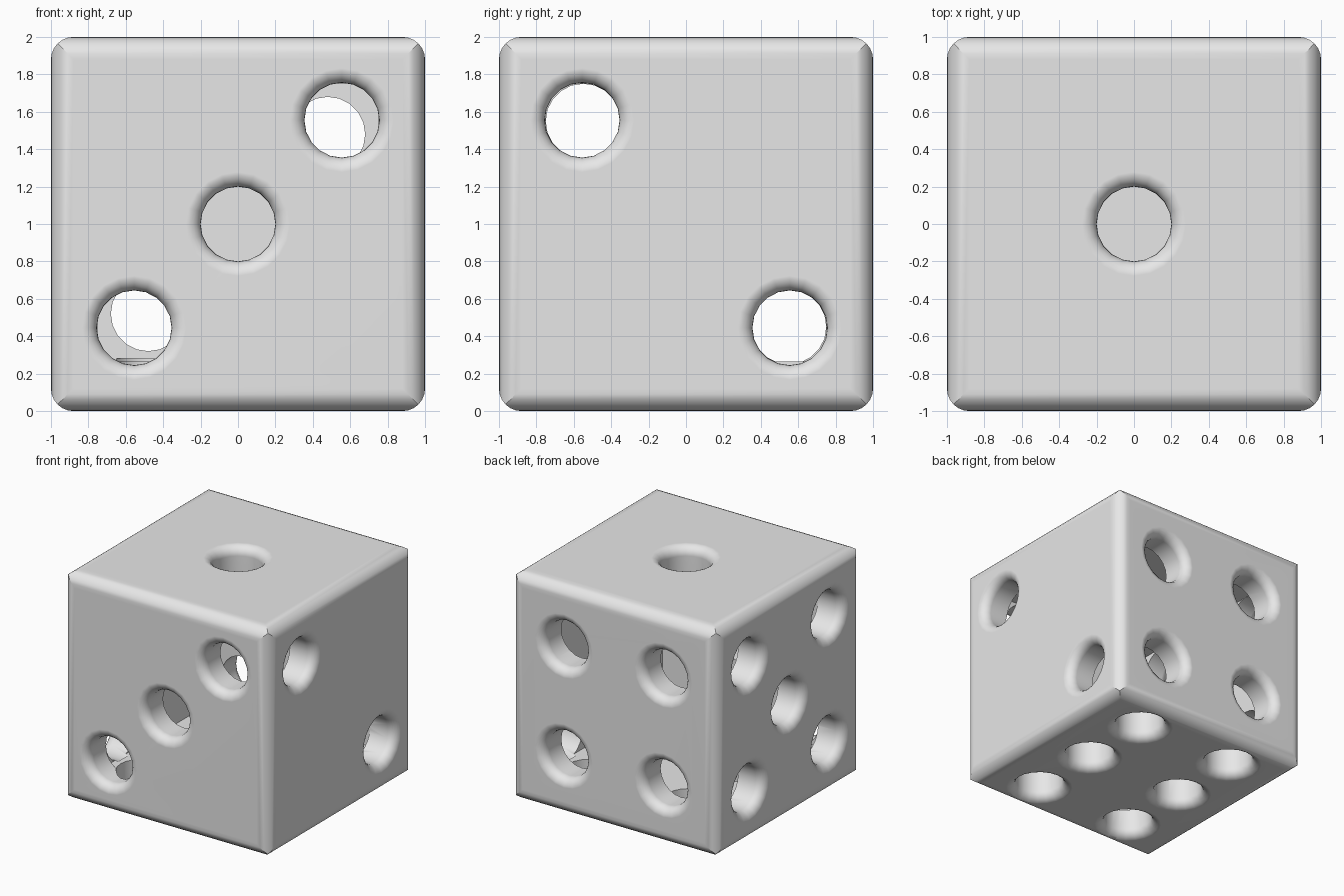
import bpy, bmesh, math
from itertools import product
from mathutils import Vector

default = bpy.data.objects.get("Cube")
if default:
    bpy.data.objects.remove(default, do_unlink=True)

EDGE_R = 0.12      # rounding of the cube edges
HOLE_R = 0.2       # bore of each pip
FILLET = 0.08      # rounded lip of each pip
SIDES = 20


def to_object(bm, name):
    bmesh.ops.recalc_face_normals(bm, faces=bm.faces)
    mesh = bpy.data.meshes.new(name)
    bm.to_mesh(mesh)
    bm.free()
    obj = bpy.data.objects.new(name, mesh)
    bpy.context.collection.objects.link(obj)
    return obj


def rounded_cube():
    """Hull of the mitred corner curves of a cube with rounded edges."""
    bm = bmesh.new()
    c = 1 - EDGE_R
    for axis, step in product(range(3), range(4)):
        a = math.radians(15 * step)
        p = [c + EDGE_R * math.sin(a)] * 3
        p[axis] = c + EDGE_R * math.cos(a)
        for signs in product((-1, 1), repeat=3):
            bm.verts.new([s * v for s, v in zip(signs, p)])
    bmesh.ops.remove_doubles(bm, verts=bm.verts, dist=1e-4)
    bmesh.ops.convex_hull(bm, input=bm.verts)
    bmesh.ops.dissolve_limit(bm, angle_limit=0.01, verts=bm.verts, edges=bm.edges)
    return to_object(bm, "die_shell")


def cavity():
    bm = bmesh.new()
    bmesh.ops.create_cube(bm, size=1.5)
    for v in bm.verts:
        if v.co.z < 0:
            v.co.z = -0.735
    return to_object(bm, "cavity_cutter")


def pip_cutter(normal, offset):
    """Lathed bore with a flared lip, pointing along the face normal."""
    top = 1.0003
    profile = [(HOLE_R, 0.72)]
    for i in range(7):
        a = math.radians(15 * i)
        profile.append((HOLE_R + FILLET * (1 - math.cos(a)),
                        top - FILLET * (1 - math.sin(a))))
    profile.append((HOLE_R + FILLET, 1.1))
    bm = bmesh.new()
    rings = []
    for r, z in profile:
        rings.append([bm.verts.new((r * math.cos(t), r * math.sin(t), z))
                      for t in (math.tau * k / SIDES for k in range(SIDES))])
    for low, high in zip(rings, rings[1:]):
        for k in range(SIDES):
            n = (k + 1) % SIDES
            bm.faces.new((low[k], low[n], high[n], high[k]))
    bm.faces.new(rings[0])
    bm.faces.new(rings[-1])
    turn = Vector(normal).to_track_quat('Z', 'Y')
    for v in bm.verts:
        v.co = turn @ v.co + Vector(offset)
    return to_object(bm, "pip_cutter")


def cut(target, cutter):
    mod = target.modifiers.new("cut", 'BOOLEAN')
    mod.operation = 'DIFFERENCE'
    mod.solver = 'EXACT'
    mod.object = cutter
    bpy.context.view_layer.objects.active = target
    bpy.ops.object.modifier_apply(modifier=mod.name)
    bpy.data.objects.remove(cutter, do_unlink=True)


# Pip centres on each face, as offsets from the face centre
A, B, C = 0.555, 0.48, 0.65
pips = {
    (0, 0, 1): [(0, 0, 0)],
    (1, 0, 0): [(0, -A, A), (0, A, -A)],
    (0, -1, 0): [(-A, 0, -A), (0, 0, 0), (A, 0, A)],
    (0, 1, 0): [(x, 0, z) for x in (-B, B) for z in (-B, B)],
    (-1, 0, 0): [(0, 0, 0)] + [(0, y, z) for y in (-0.55, 0.55) for z in (-0.55, 0.55)],
    (0, 0, -1): [(x, y, 0) for x in (-B, B) for y in (-C, 0, C)],
}

die = rounded_cube()
cut(die, cavity())
for normal, centres in pips.items():
    for centre in centres:
        cut(die, pip_cutter(normal, centre))

# Stand the die on the ground
for v in die.data.vertices:
    v.co.z += 1

# Single grey material
grey = bpy.data.materials.new("light_grey")
grey.use_nodes = True
colour = (0.8, 0.8, 0.8, 1)
grey.diffuse_color = colour
grey.node_tree.nodes["Principled BSDF"].inputs["Base Color"].default_value = colour
die.data.materials.clear()
die.data.materials.append(grey)
for face in die.data.polygons:
    face.material_index = 0

# Smooth lips and edges, flat sides
bpy.ops.object.select_all(action='DESELECT')
die.select_set(True)
bpy.context.view_layer.objects.active = die
bpy.ops.object.shade_smooth_by_angle(angle=math.radians(30))
weighted = die.modifiers.new("flat_sides", 'WEIGHTED_NORMAL')
weighted.keep_sharp = True
